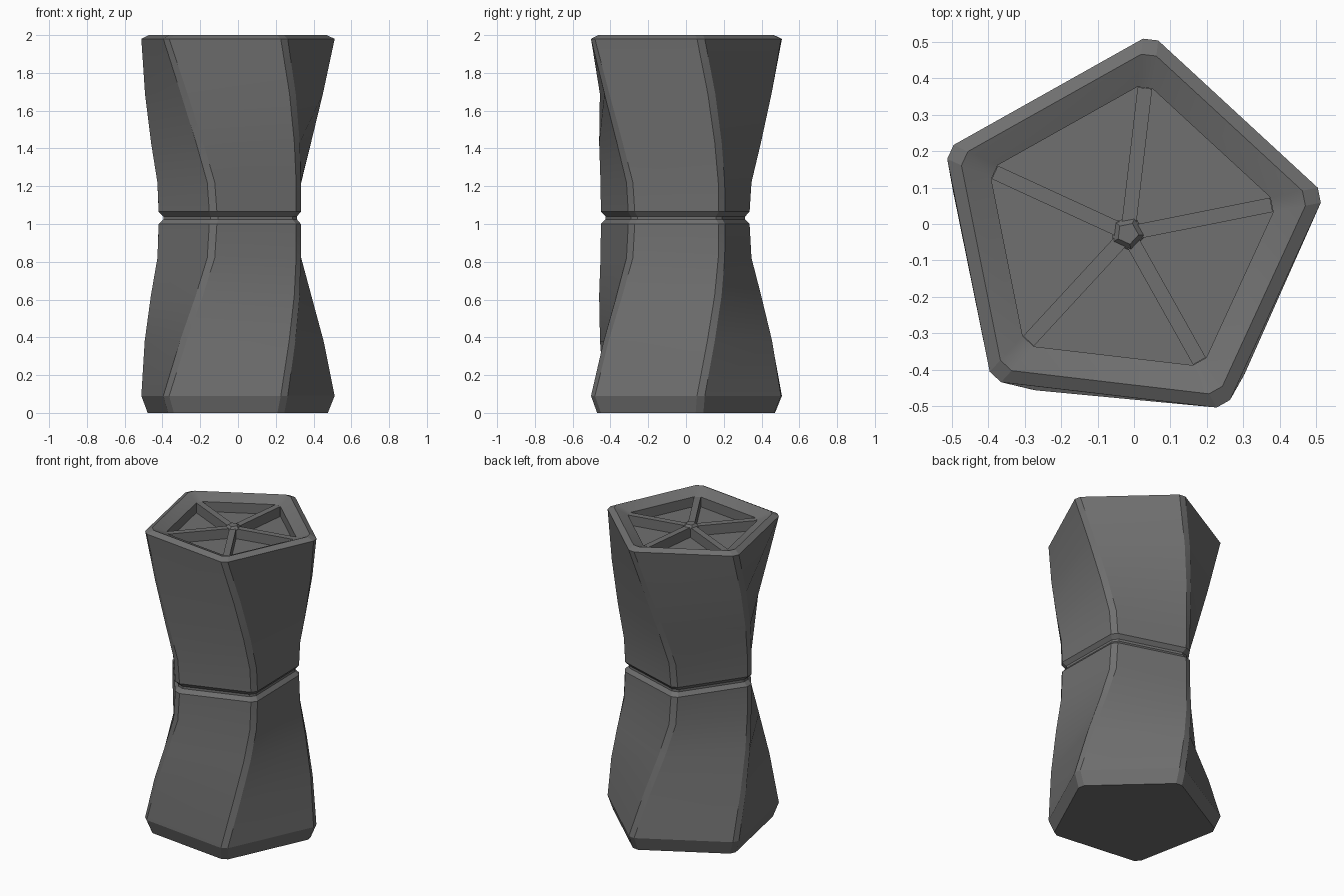
import bpy, bmesh, math
from mathutils import Vector, Matrix

if "Cube" in bpy.data.objects:
    bpy.data.objects.remove(bpy.data.objects["Cube"])

# Centre, corner radius and twist at the flared ends and at the waist
END_C, END_R, END_A = Vector((-0.017, -0.026)), 0.535, 83.3
WAIST_C, WAIST_R, WAIST_A = Vector((-0.013, -0.055)), 0.407, 109.0
SPOKE_TOP, FLOOR = 1.965, 1.90

dark = bpy.data.materials.new("dark_grey")
dark.diffuse_color = (0.16, 0.16, 0.16, 1)
dark.use_nodes = True
dark.node_tree.nodes["Principled BSDF"].inputs["Base Color"].default_value = dark.diffuse_color


def ring(bm, z, t, inset=0.0, half=0.021):
    """Five-sided ring with cut corners; t = 0 at the waist, 1 at the ends."""
    c = WAIST_C.lerp(END_C, t)
    r = WAIST_R + (END_R - WAIST_R) * t - inset
    a0 = WAIST_A + (END_A - WAIST_A) * t
    verts = []
    for i in range(5):
        a = math.radians(a0 + 72 * i)
        u, v = Vector((math.cos(a), math.sin(a))), Vector((-math.sin(a), math.cos(a)))
        for s in (-half, half):
            p = c + u * r + v * s
            verts.append(bm.verts.new((p.x, p.y, z)))
    return verts


def finish(bm, name):
    bmesh.ops.recalc_face_normals(bm, faces=bm.faces)
    me = bpy.data.meshes.new(name)
    bm.to_mesh(me)
    bm.free()
    me.materials.append(dark)
    ob = bpy.data.objects.new(name, me)
    bpy.context.collection.objects.link(ob)
    return ob


# Twisted body: (height, flare, inset), from the base up and into the top recess
sections = [
    (0.0, 1, 0.037), (0.09, 1, 0), (0.38, 0.66, 0), (0.62, 0.32, 0),
    (0.82, 0.05, 0), (1.0, 0, 0),
    (1.025, 0, 0.025), (1.04, 0, 0.025),                  # waist groove
    (1.065, 0, 0), (1.22, 0.05, 0), (1.43, 0.31, 0),
    (1.69, 0.64, 0), (1.98, 1, 0),
    (2.0, 1, 0.043), (SPOKE_TOP, 1, 0.133), (FLOOR, 1, 0.133),  # dished rim, recess
]
bm = bmesh.new()
rings = [ring(bm, *s) for s in sections]
for lo, hi in zip(rings, rings[1:]):
    for i in range(10):
        j = (i + 1) % 10
        bm.faces.new((lo[i], lo[j], hi[j], hi[i]))
bm.faces.new(rings[0][::-1])
bm.faces.new(rings[-1])
body = finish(bm, "twisted_body")
bpy.context.view_layer.objects.active = body
body.select_set(True)
bpy.ops.object.shade_smooth_by_angle(angle=math.radians(15))

# Five spokes across the recess, meeting at a small hub
bm = bmesh.new()
height = SPOKE_TOP - FLOOR
for i in range(5):
    a = math.radians(END_A + 72 * i)
    m = (Matrix.Translation((END_C.x, END_C.y, (SPOKE_TOP + FLOOR) / 2))
         @ Matrix.Rotation(a, 4, 'Z') @ Matrix.Translation((0.2005, 0, 0))
         @ Matrix.Diagonal((0.401, 0.04, height, 1)))
    bmesh.ops.create_cube(bm, size=1, matrix=m)
finish(bm, "recess_spokes")

bm = bmesh.new()
m = (Matrix.Translation((END_C.x, END_C.y, SPOKE_TOP + 0.004))
     @ Matrix.Rotation(math.radians(END_A + 36), 4, 'Z'))
bmesh.ops.create_cone(bm, cap_ends=True, segments=5, radius1=0.05,
                      radius2=0.03, depth=0.02, matrix=m)
finish(bm, "recess_hub")
